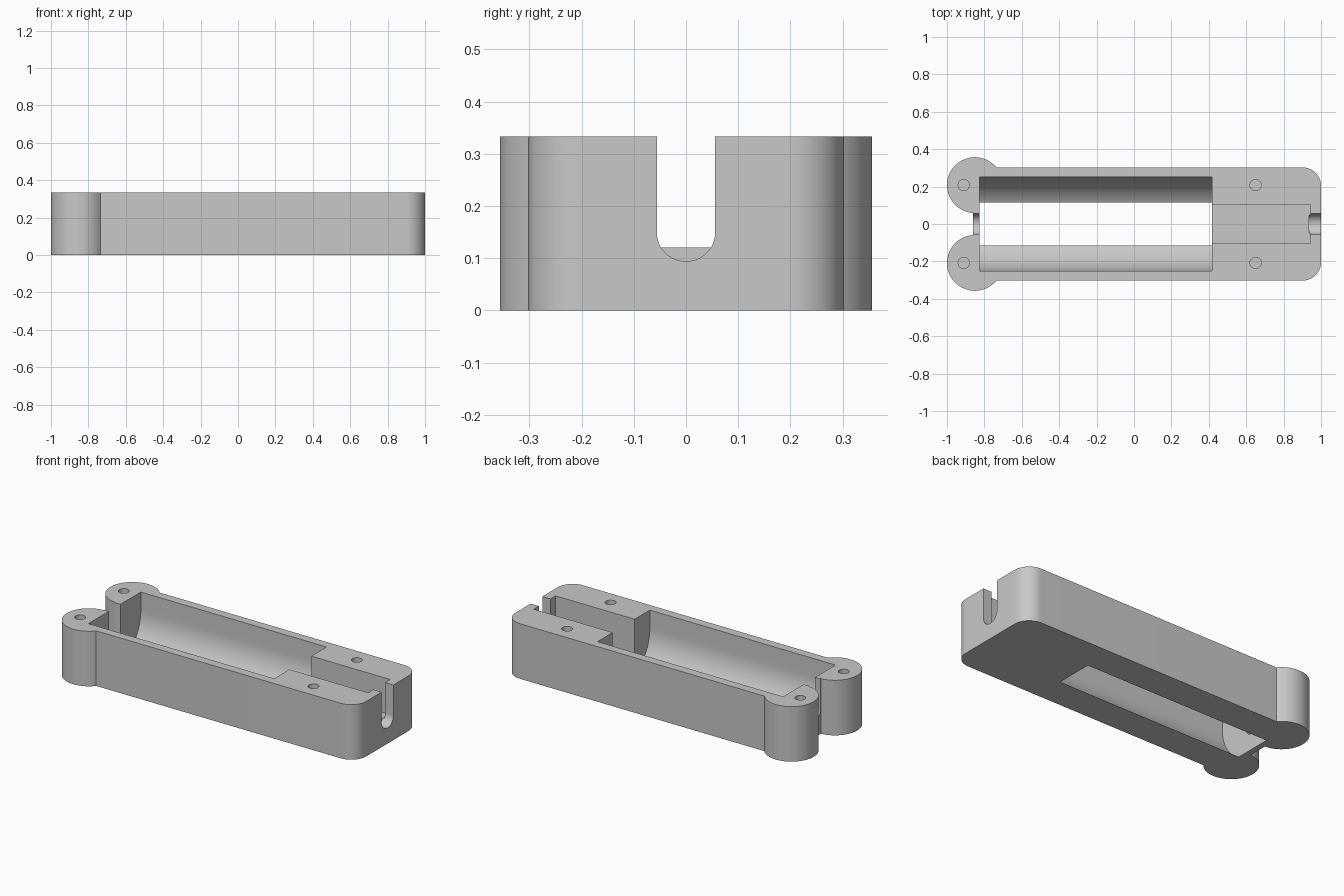
import bpy, bmesh
from math import sin, cos, radians, asin, degrees
from mathutils import Vector

if "Cube" in bpy.data.objects:
    bpy.data.objects.remove(bpy.data.objects["Cube"], do_unlink=True)

HEIGHT = 0.333
BOSS_X, BOSS_Y, BOSS_R = -0.851, 0.208, 0.149
HALF_WIDTH, CORNER = 0.303, 0.1

grey = bpy.data.materials.new("plain grey")
grey.use_nodes = True
grey.diffuse_color = (0.58, 0.58, 0.58, 1)
grey.node_tree.nodes["Principled BSDF"].inputs["Base Color"].default_value = (0.58, 0.58, 0.58, 1)


def arc(cx, cy, r, start, end, n):
    """Points on an arc, angles in degrees."""
    angles = [radians(start + (end - start) * i / n) for i in range(n + 1)]
    return [(cx + r * cos(a), cy + r * sin(a)) for a in angles]


def prism(name, outline, low, high, axis="Z"):
    """Extrude an outline (xy for Z, yz for X) from low to high."""
    bm = bmesh.new()
    place = (lambda p: Vector((p[0], p[1], low))) if axis == "Z" else (lambda p: Vector((low, p[0], p[1])))
    face = bm.faces.new([bm.verts.new(place(p)) for p in outline])
    made = bmesh.ops.extrude_face_region(bm, geom=[face])["geom"]
    step = Vector((0, 0, high - low)) if axis == "Z" else Vector((high - low, 0, 0))
    bmesh.ops.translate(bm, vec=step, verts=[v for v in made if isinstance(v, bmesh.types.BMVert)])
    bmesh.ops.recalc_face_normals(bm, faces=bm.faces)
    mesh = bpy.data.meshes.new(name)
    bm.to_mesh(mesh)
    bm.free()
    mesh.materials.append(grey)
    obj = bpy.data.objects.new(name, mesh)
    bpy.context.collection.objects.link(obj)
    return obj


def trough(half, centre_z):
    """Round-bottomed channel section, open at the top."""
    return arc(0, centre_z, half, 180, 360, 48) + [(half, 0.5), (-half, 0.5)]


def rectangle(x0, x1, y):
    return [(x0, -y), (x1, -y), (x1, y), (x0, y)]


# Body outline: round screw bosses at one end, rounded corners at the other
meet = degrees(asin((HALF_WIDTH - BOSS_Y) / BOSS_R))
half = arc(BOSS_X, BOSS_Y, BOSS_R, 266.5, meet, 56)
half += arc(1 - CORNER, HALF_WIDTH - CORNER, CORNER, 90, 0, 16)
outline = half + [(x, -y) for x, y in reversed(half)]
body = prism("case_body", outline, 0, HEIGHT)

# Main bay, cable channel and the cable slots at both ends
cutters = [
    prism("bay_cutter", trough(0.25, 0.222), -0.825, 0.417, "X"),
    prism("channel_cutter", rectangle(0.35, 0.945, 0.105), 0.12, 0.5),
    prism("left_slot_cutter", trough(0.056, 0.15), -1.1, -0.75, "X"),
    prism("right_slot_cutter", trough(0.056, 0.15), 0.935, 1.1, "X"),
]

# Blind screw holes
for x in (-0.91, 0.65):
    for side in (-1, 1):
        ring = arc(x, side * BOSS_Y, 0.03, 0, 360, 32)[:-1]
        cutters.append(prism("screw_hole_cutter", ring, 0.1, 0.5))

bpy.ops.object.select_all(action="DESELECT")
bpy.context.view_layer.objects.active = body
body.select_set(True)
for cutter in cutters:
    cutter.hide_render = True
    mod = body.modifiers.new("cut", "BOOLEAN")
    mod.operation = "DIFFERENCE"
    mod.solver = "EXACT"
    mod.object = cutter
    bpy.ops.object.modifier_apply(modifier=mod.name)
    bpy.data.objects.remove(cutter, do_unlink=True)

bpy.ops.object.shade_smooth_by_angle(angle=radians(25))
